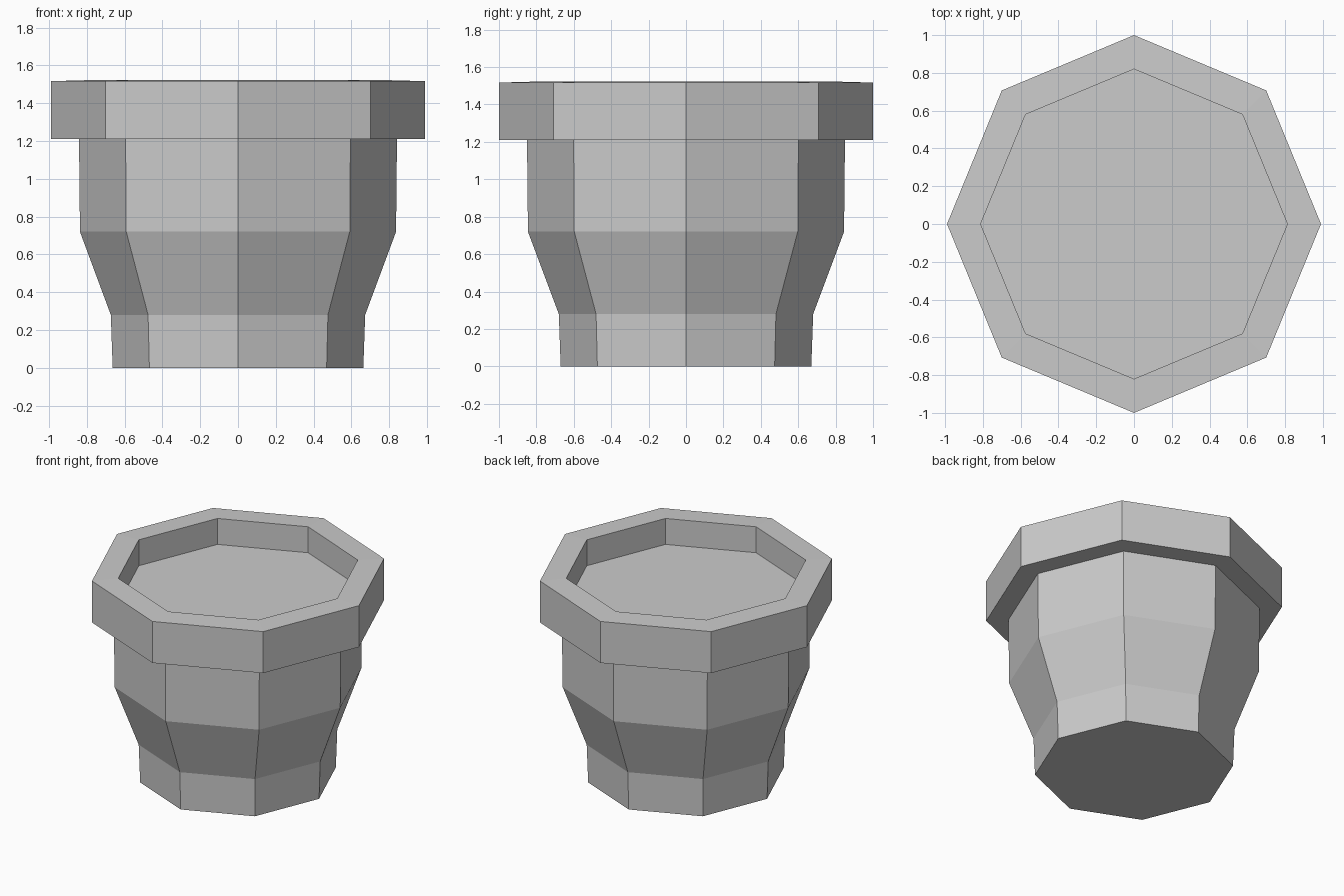
import bpy
import bmesh
from math import cos, sin, tau

SIDES = 8
X_SCALE = 0.99  # the pot is very slightly narrower across x

cube = bpy.data.objects.get("Cube")
if cube:
    bpy.data.objects.remove(cube, do_unlink=True)

grey = bpy.data.materials.new("plain grey")
grey.use_nodes = True
grey.diffuse_color = (0.6, 0.6, 0.6, 1)
grey.node_tree.nodes["Principled BSDF"].inputs["Base Color"].default_value = (0.6, 0.6, 0.6, 1)


def lathe(name, profile):
    """Turn a (radius, height) profile into a flat-sided, capped solid."""
    bm = bmesh.new()
    rings = [[bm.verts.new((X_SCALE * r * cos(tau * i / SIDES), r * sin(tau * i / SIDES), z))
              for i in range(SIDES)] for r, z in profile]
    for low, high in zip(rings, rings[1:]):
        for i in range(SIDES):
            j = (i + 1) % SIDES
            bm.faces.new((low[i], low[j], high[j], high[i]))
    bm.faces.new(reversed(rings[0]))
    bm.faces.new(rings[-1])
    bmesh.ops.recalc_face_normals(bm, faces=bm.faces)
    mesh = bpy.data.meshes.new(name)
    bm.to_mesh(mesh)
    bm.free()
    mesh.materials.append(grey)
    obj = bpy.data.objects.new(name, mesh)
    bpy.context.collection.objects.link(obj)
    return obj


# Whole pot: foot, flared body, overhanging rim, then the recessed floor
lathe("pot", [
    (0.67, 0), (0.68, 0.28),
    (0.845, 0.72), (0.85, 1.21),
    (1.0, 1.21), (1.0, 1.517),
    (0.82, 1.522), (0.82, 1.33),
])
